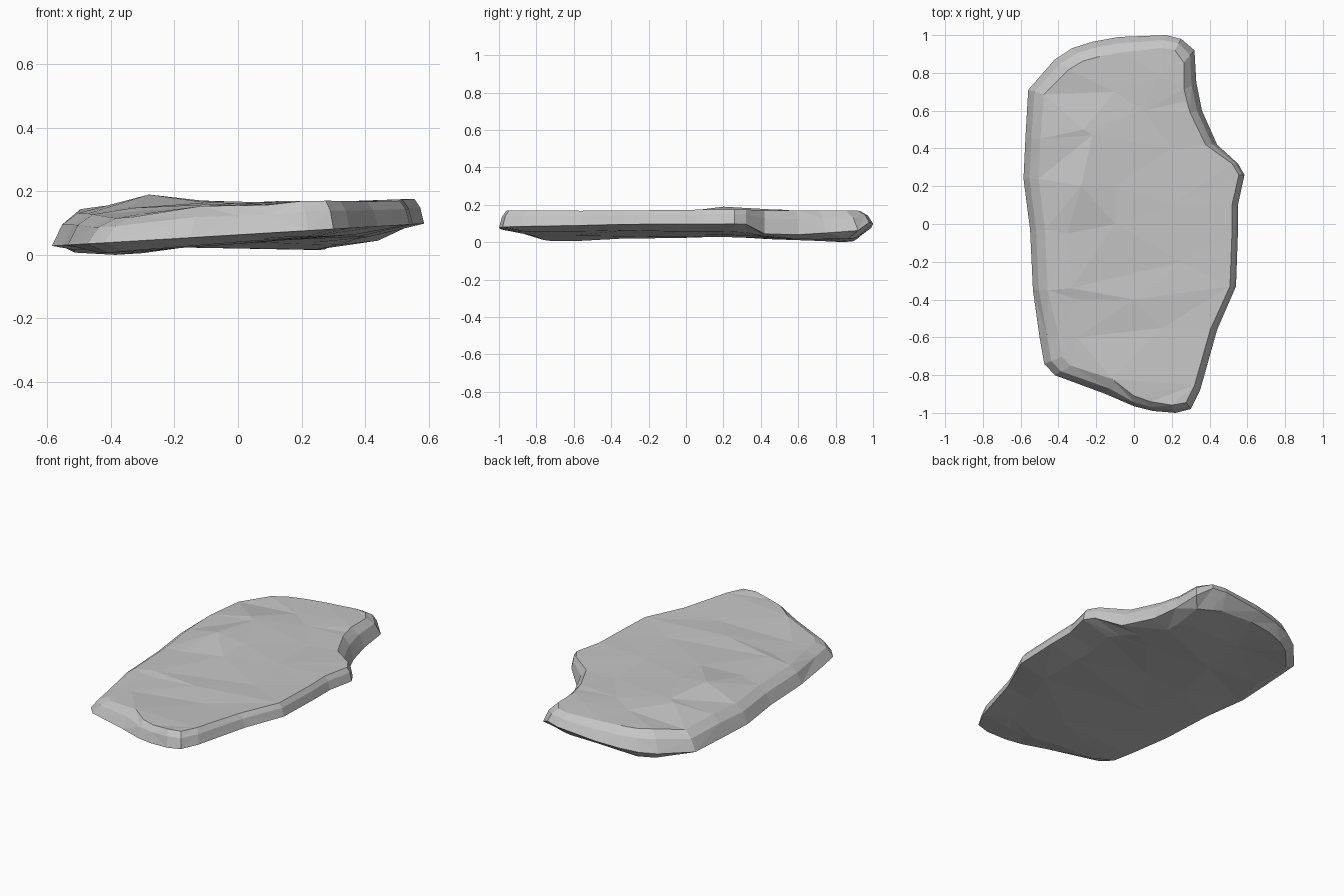
import bpy, bmesh, random
from mathutils import Vector
from mathutils.geometry import delaunay_2d_cdt

if "Cube" in bpy.data.objects:
    bpy.data.objects.remove(bpy.data.objects["Cube"], do_unlink=True)
random.seed(4)

# Widest outline of the slab, counter-clockwise from the front corner
OUTLINE = [(.3, -.98), (.35, -.88), (.44, -.56), (.54, -.33), (.55, -.05), (.55, .1),
           (.585, .26), (.55, .32), (.44, .42), (.36, .6), (.33, .75), (.32, .92),
           (.25, .98), (.17, 1), (-.08, .99), (-.22, .965), (-.33, .93), (-.42, .87),
           (-.56, .71), (-.575, .45), (-.585, .24), (-.55, -.03), (-.535, -.35),
           (-.5, -.6), (-.475, -.74), (-.42, -.8), (-.15, -.9), (0, -.965),
           (.1, -.99), (.22, -1)]

# Height marks (x, y, z) that shape the upper and lower surfaces
UPPER = [(-.42, -.68, .12), (-.5, -.2, .125), (-.53, .2, .135), (-.5, .65, .14),
         (-.28, .2, .195), (-.27, .5, .183), (-.1, .2, .175), (0, -.9, .16),
         (0, -.4, .163), (.28, -.93, .175), (.5, -.3, .175), (.54, .25, .18),
         (.2, .4, .167), (.27, .65, .175), (.25, .85, .173), (0, .9, .165),
         (-.3, .8, .16), (-.3, -.4, .148)]
LOWER = [(-.5, .2, .036), (0, .1, .046), (.4, .1, .062), (.28, .7, .02), (0, .85, .036),
         (-.42, .75, .004), (-.42, -.65, .01), (0, -.6, .042), (.2, -.8, .062), (.38, -.4, .068),
         (-.48, -.2, .024), (-.5, .55, .02), (-.2, -.8, .035)]


def height(marks, x, y):
    """Blend nearby height marks by distance."""
    weights = [1 / ((x - a) ** 2 + .5 * (y - b) ** 2 + .0004) ** 1.6 for a, b, c in marks]
    return sum(w * m[2] for w, m in zip(weights, marks)) / sum(weights)


def inset(x, y, amount):
    """Move an outline point toward the slab's long spine."""
    p = Vector((x, y))
    spine = Vector((0, max(-.55, min(.55, y))))
    return p + (spine - p).normalized() * amount


bm = bmesh.new()
rings = [[], [], [], []]
for x, y in OUTLINE:
    side = x / .585
    back = max(0, y - .6) / .4
    notch = x > 0 and .4 < y < .95
    mid_z = .068 + .035 * side + .02 * back * (1 + side) - .045 * notch
    top_in = .055 - .025 * side + .025 * back + .025 * notch
    if x < -.1 and y < -.55:
        top_in += .025
    low_in = .12 + .06 * side - .05 * back - .04 * notch
    top = inset(x, y, top_in)
    low = inset(x, y, low_in)
    shoulder = inset(x, y, top_in * .4)
    top_z = height(UPPER, *top)
    levels = [(low, height(LOWER, *low)), (Vector((x, y)), mid_z),
              (shoulder, mid_z + (top_z - mid_z) * .65), (top, top_z)]
    for ring, (p, z) in zip(rings, levels):
        ring.append(bm.verts.new((p.x, p.y, z)))

# Chipped edge band, split into triangles
count = len(OUTLINE)
for a, b in zip(rings, rings[1:]):
    for i in range(count):
        j = (i + 1) % count
        if random.random() < .5:
            corners = [(a[i], a[j], b[j]), (a[i], b[j], b[i])]
        else:
            corners = [(a[i], a[j], b[i]), (a[j], b[j], b[i])]
        for tri in corners:
            bm.faces.new(tri)


def cap(ring, marks, extra, rough):
    """Fill a rim with broad facets, drawn out sideways, with rough heights inside."""
    stretch = 1.7
    inner = [(x, y) for x, y, z in marks if abs(x) < .4 and abs(y) < .78] + extra
    flat = [Vector((v.co.x, v.co.y * stretch)) for v in ring]
    flat += [Vector((x, y * stretch)) for x, y in inner]
    coords, edges, faces, origins, *rest = delaunay_2d_cdt(flat, [], [list(range(count))], 1, 1e-5)
    verts = []
    for p, source in zip(coords, origins):
        x, y = p.x, p.y / stretch
        bump = random.uniform(-rough, rough) if source and min(source) >= count else 0
        verts.append(bm.verts.new((x, y, height(marks, x, y) + bump)))
    for f in faces:
        bm.faces.new([verts[k] for k in f])


# Broad facets of the upper and lower surfaces
cap(rings[-1], UPPER, [(-.22, .47), (.15, .78), (.2, .1), (-.35, -.05), (.25, -.2), (-.33, -.34),
                       (-.3, -.6), (.15, -.55), (-.1, 0), (-.1, .7), (.05, .6)], .005)
cap(rings[0], LOWER, [(-.2, .4), (-.25, -.2), (.2, .35), (-.28, .08), (-.17, .68)], .003)

bmesh.ops.remove_doubles(bm, verts=bm.verts[:], dist=.0005)
bmesh.ops.recalc_face_normals(bm, faces=bm.faces[:])
floor = min(v.co.z for v in bm.verts)
bmesh.ops.translate(bm, verts=bm.verts[:], vec=(0, 0, -floor))

mesh = bpy.data.meshes.new("stone_slab")
bm.to_mesh(mesh)
bm.free()
slab = bpy.data.objects.new("stone_slab", mesh)
bpy.context.collection.objects.link(slab)

# Plain grey stone
stone = bpy.data.materials.new("grey_stone")
stone.use_nodes = True
grey = (.56, .56, .56, 1)
stone.diffuse_color = grey
stone.node_tree.nodes["Principled BSDF"].inputs["Base Color"].default_value = grey
mesh.materials.append(stone)
